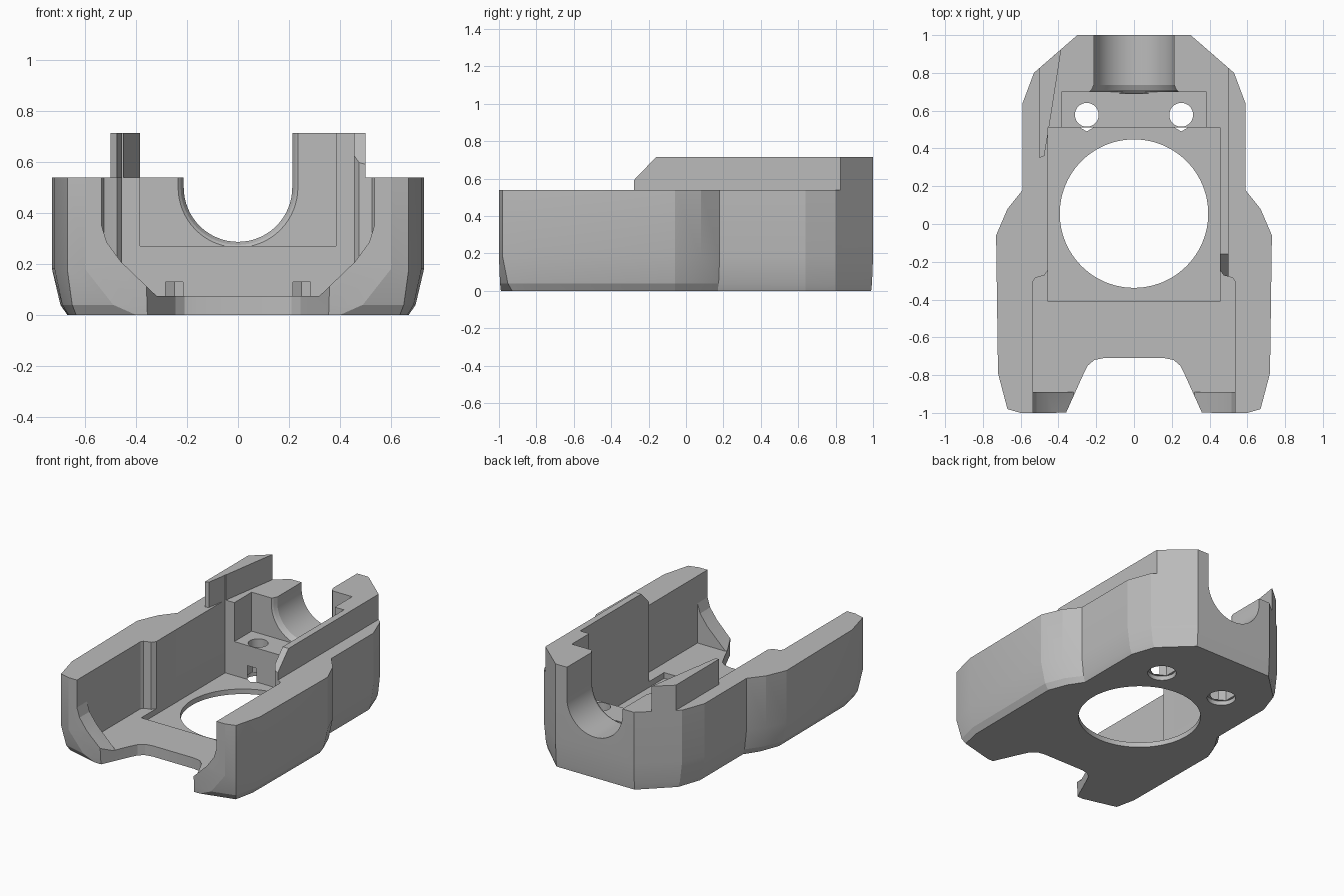
import bpy, bmesh, math

if "Cube" in bpy.data.objects:
    bpy.data.objects.remove(bpy.data.objects["Cube"])

grey = bpy.data.materials.new("plain grey")
grey.use_nodes = True
grey.diffuse_color = (0.5, 0.5, 0.5, 1)
grey.node_tree.nodes["Principled BSDF"].inputs["Base Color"].default_value = (0.5, 0.5, 0.5, 1)


def sym(half):
    """Close a half outline by mirroring it across x = 0."""
    return half + [(-a, b) for a, b in reversed(half)]


def loft(name, rings):
    """Solid through rings of equal point count."""
    bm = bmesh.new()
    loops = [[bm.verts.new(p) for p in ring] for ring in rings]
    n = len(loops[0])
    for low, high in zip(loops, loops[1:]):
        for i in range(n):
            j = (i + 1) % n
            bm.faces.new((low[i], low[j], high[j], high[i]))
    bm.faces.new(loops[0])
    bm.faces.new(loops[-1])
    bmesh.ops.recalc_face_normals(bm, faces=bm.faces)
    mesh = bpy.data.meshes.new(name)
    bm.to_mesh(mesh)
    bm.free()
    mesh.materials.append(grey)
    obj = bpy.data.objects.new(name, mesh)
    bpy.context.collection.objects.link(obj)
    return obj


def prism(name, points, low, high, axis="z"):
    place = {"x": lambda a, b, h: (h, a, b),
             "y": lambda a, b, h: (a, h, b),
             "z": lambda a, b, h: (a, b, h)}[axis]
    return loft(name, [[place(a, b, h) for a, b in points] for h in (low, high)])


def disc(x, y, radius, sides=64, turn=0.0):
    return [(x + radius * math.cos(turn + math.tau * i / sides),
             y + radius * math.sin(turn + math.tau * i / sides)) for i in range(sides)]


def combine(target, tool, operation):
    """Apply a boolean and discard the tool."""
    tool.hide_render = True
    mod = target.modifiers.new("cut", "BOOLEAN")
    mod.operation = operation
    mod.solver = "EXACT"
    mod.object = tool
    graph = bpy.context.evaluated_depsgraph_get()
    mesh = bpy.data.meshes.new_from_object(target.evaluated_get(graph))
    target.modifiers.clear()
    target.data = mesh
    bpy.data.objects.remove(tool)


# Outer shell, drawn in towards the underside
side = [(0.3, 1), (0.53, 0.8), (0.59, 0.64), (0.59, 0.18), (0.67, 0.08),
        (0.73, -0.06), (0.72, -0.79), (0.67, -0.98), (0.6, -1)]
base = [(0.3, 0.99), (0.5, 0.8), (0.555, 0.64), (0.555, 0.17), (0.62, 0.07),
        (0.67, -0.06), (0.665, -0.79), (0.635, -0.93), (0.4, -0.99)]


def shell_ring(z, blend):
    half = [(a + (c - a) * blend, b + (d - b) * blend)
            for (a, b), (c, d) in zip(side, base)]
    return [(x, y, z) for x, y in sym(half)]


body = loft("body", [shell_ring(0, 1), shell_ring(0.04, 0.55),
                     shell_ring(0.18, 0), shell_ring(0.54, 0)])

# Raised rails and the tall rear corner
combine(body, prism("left_rail", [(-0.28, 0.4), (-0.28, 0.59), (-0.16, 0.715),
                                  (0.6, 0.715), (0.6, 0.4)], 0.44, 0.5, "x"), "UNION")
combine(body, prism("rear_corner", [(0.1, 1), (0.3, 1), (0.5, 0.826), (0.5, 0.5),
                                    (0.3, 0.5), (0.1, 0.6)], 0.45, 0.715), "UNION")
combine(body, prism("right_rail", [(-0.5, 0.35), (-0.475, 0.36), (-0.45, 0.51),
                                   (-0.385, 0.926), (-0.5, 0.826)], 0.45, 0.715), "UNION")

# Rear half-round channel with a flared inner lip
def channel(radius, y):
    arc = [(radius * math.cos(math.pi * i / 32), 0.5 - radius * math.sin(math.pi * i / 32))
           for i in range(33)]
    return [(x, y, z) for x, z in [(radius, 1)] + arc + [(-radius, 1)]]


cutters = [
    loft("channel_cut", [channel(0.245, 0.69), channel(0.225, 0.71),
                         channel(0.213, 0.735), channel(0.213, 1.1)]),
    # Screw ledge, deep pocket and wide front bay
    prism("ledge_cut", sym([(0.385, 0.4), (0.385, 0.7)]), 0.27, 1),
    prism("pocket_cut", sym([(0.455, -0.41), (0.455, 0.51)]), 0.035, 1),
    prism("bay_cut", sym([(0.535, -0.89), (0.535, -0.305), (0.525, -0.287),
                          (0.505, -0.28), (0.475, -0.272), (0.455, -0.245),
                          (0.4, -0.22)]), 0.075, 1),
    # Sloped front mouth and the notch in the floor
    prism("mouth_cut", sym([(0.32, 0.075), (0.46, 0.21), (0.515, 0.285),
                            (0.535, 0.35), (0.535, 1)]), -1.1, -0.88, "y"),
    prism("notch_cut", sym([(0.405, -1.1), (0.27, -0.8), (0.245, -0.75),
                            (0.21, -0.72), (0.16, -0.71)]), -0.1, 0.3),
    # Large round floor opening
    prism("floor_opening", disc(0, 0.055, 0.393, 96), -0.1, 0.2),
]
# Screw holes with round and hexagonal recesses below
for x in (-0.25, 0.25):
    cutters += [prism("screw_hole", disc(x, 0.578, 0.063, 40), -0.1, 0.5),
                prism("nut_recess", disc(x, 0.578, 0.088, 6, math.pi / 6), -0.1, 0.13),
                prism("screw_recess", disc(x, 0.578, 0.092, 40), -0.1, 0.03)]
for cutter in cutters:
    combine(body, cutter, "DIFFERENCE")

# Smooth curves, crisp edges
bpy.ops.object.select_all(action="DESELECT")
body.select_set(True)
bpy.context.view_layer.objects.active = body
bpy.ops.object.shade_smooth_by_angle(angle=math.radians(15))
